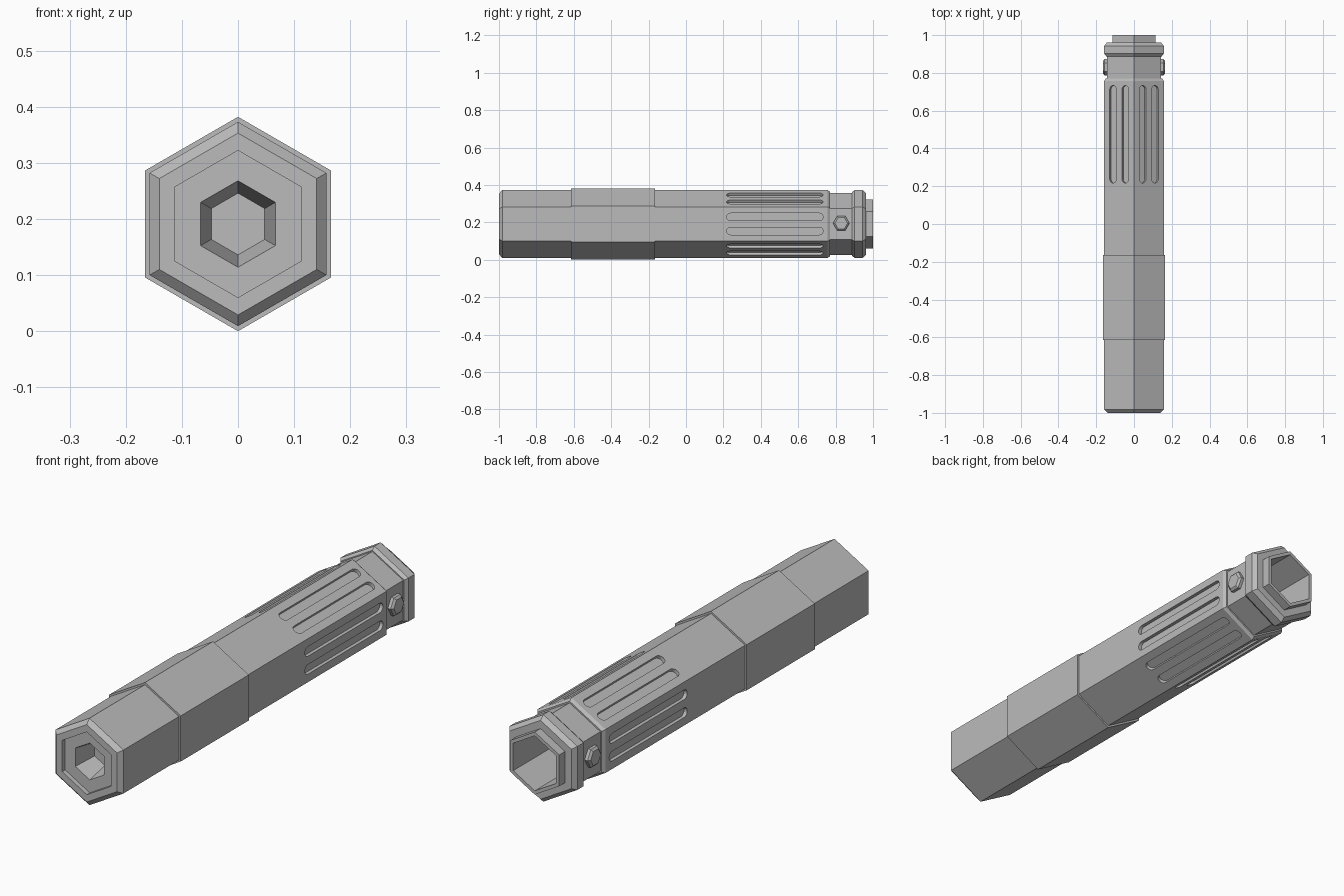
import bpy, bmesh, math
from mathutils import Matrix, Vector

cube = bpy.data.objects.get("Cube")
if cube:
    bpy.data.objects.remove(cube, do_unlink=True)

MID = 0.191                      # height of the long axis
FLAT = math.cos(math.radians(30))

grey = bpy.data.materials.new("plain_grey")
grey.use_nodes = True
colour = (0.5, 0.5, 0.5, 1)
grey.diffuse_color = colour
grey.node_tree.nodes["Principled BSDF"].inputs["Base Color"].default_value = colour


def make_object(name, bm):
    bmesh.ops.recalc_face_normals(bm, faces=bm.faces)
    mesh = bpy.data.meshes.new(name)
    bm.to_mesh(mesh)
    bm.free()
    mesh.materials.append(grey)
    obj = bpy.data.objects.new(name, mesh)
    bpy.context.collection.objects.link(obj)
    return obj


def hexagon(name, profile, place=None, closed=False):
    """Six-sided turning of (radius, y) points; open profiles get end caps."""
    bm = bmesh.new()
    rings = []
    for r, y in profile:
        angles = [math.radians(60 * k) for k in range(6)]
        rings.append([bm.verts.new((r * math.sin(a), y, r * math.cos(a))) for a in angles])
    pairs = list(zip(rings, rings[1:]))
    if closed:
        pairs.append((rings[-1], rings[0]))
    else:
        bm.faces.new(rings[0])
        bm.faces.new(rings[-1])
    for a, b in pairs:
        for k in range(6):
            n = (k + 1) % 6
            bm.faces.new((a[k], a[n], b[n], b[k]))
    bm.transform(place or Matrix.Translation((0, 0, MID)))
    return make_object(name, bm)


# Main body: blind hole in front, stepped face, chamfers, wide bore behind
body = hexagon("body", [
    (0.055, -0.88), (0.077, -0.98), (0.131, -0.98), (0.131, -1.0),
    (0.162, -1.0), (0.182, -0.982), (0.182, 0.757), (0.172, 0.77),
    (0.115, 0.77), (0.115, 0.6)])

# Raised sleeve around the body
hexagon("grip_sleeve", [(0.17, -0.615), (0.191, -0.615), (0.191, -0.165), (0.17, -0.165)],
        closed=True)

# Rear neck, chamfered collar and end ring, all open along the bore
hexagon("neck", [(0.115, 0.76), (0.165, 0.76), (0.165, 0.9), (0.115, 0.9)], closed=True)
hexagon("collar", [(0.115, 0.888), (0.17, 0.888), (0.182, 0.902), (0.182, 0.943),
                   (0.165, 0.962), (0.115, 0.962)], closed=True)
hexagon("end_ring", [(0.115, 0.95), (0.131, 0.95), (0.131, 1.0), (0.115, 1.0)], closed=True)

# Bolt heads on the two side flats of the neck
for side, name in ((1, "left_bolt"), (-1, "right_bolt")):
    place = (Matrix.Translation((side * 0.165 * FLAT, 0.83, MID + 0.004))
             @ Matrix.Rotation(-side * math.pi / 2, 4, 'Z')
             @ Matrix.Rotation(math.pi / 2, 4, 'Y'))
    hexagon(name, [(0.044, -0.01), (0.044, 0.013), (0.034, 0.021)], place)

# Two round-ended slots on each flat
bm = bmesh.new()
radius, y0, y1, steps = 0.02, 0.237, 0.713, 8
for flat in range(6):
    turn = Matrix.Translation((0, 0, MID)) @ Matrix.Rotation(math.radians(60 * flat), 4, 'Y')
    for offset in (-0.0375, 0.0375):
        outline = []
        for end, start in ((y1, -math.pi / 2), (y0, math.pi / 2)):
            for i in range(steps + 1):
                a = start + math.pi * i / steps
                outline.append((end + radius * math.cos(a), offset + radius * math.sin(a)))
        floor = [bm.verts.new(turn @ Vector((0.143, y, z))) for y, z in outline]
        lid = [bm.verts.new(turn @ Vector((0.18, y, z))) for y, z in outline]
        bm.faces.new(floor)
        bm.faces.new(lid)
        for i in range(len(floor)):
            j = (i + 1) % len(floor)
            bm.faces.new((floor[i], floor[j], lid[j], lid[i]))
cutter = make_object("slot_cutter", bm)
cutter.hide_render = True

cut = body.modifiers.new("slots", 'BOOLEAN')
cut.operation = 'DIFFERENCE'
cut.solver = 'EXACT'
cut.object = cutter
bpy.context.view_layer.objects.active = body
bpy.ops.object.modifier_apply(modifier=cut.name)
bpy.data.objects.remove(cutter, do_unlink=True)
